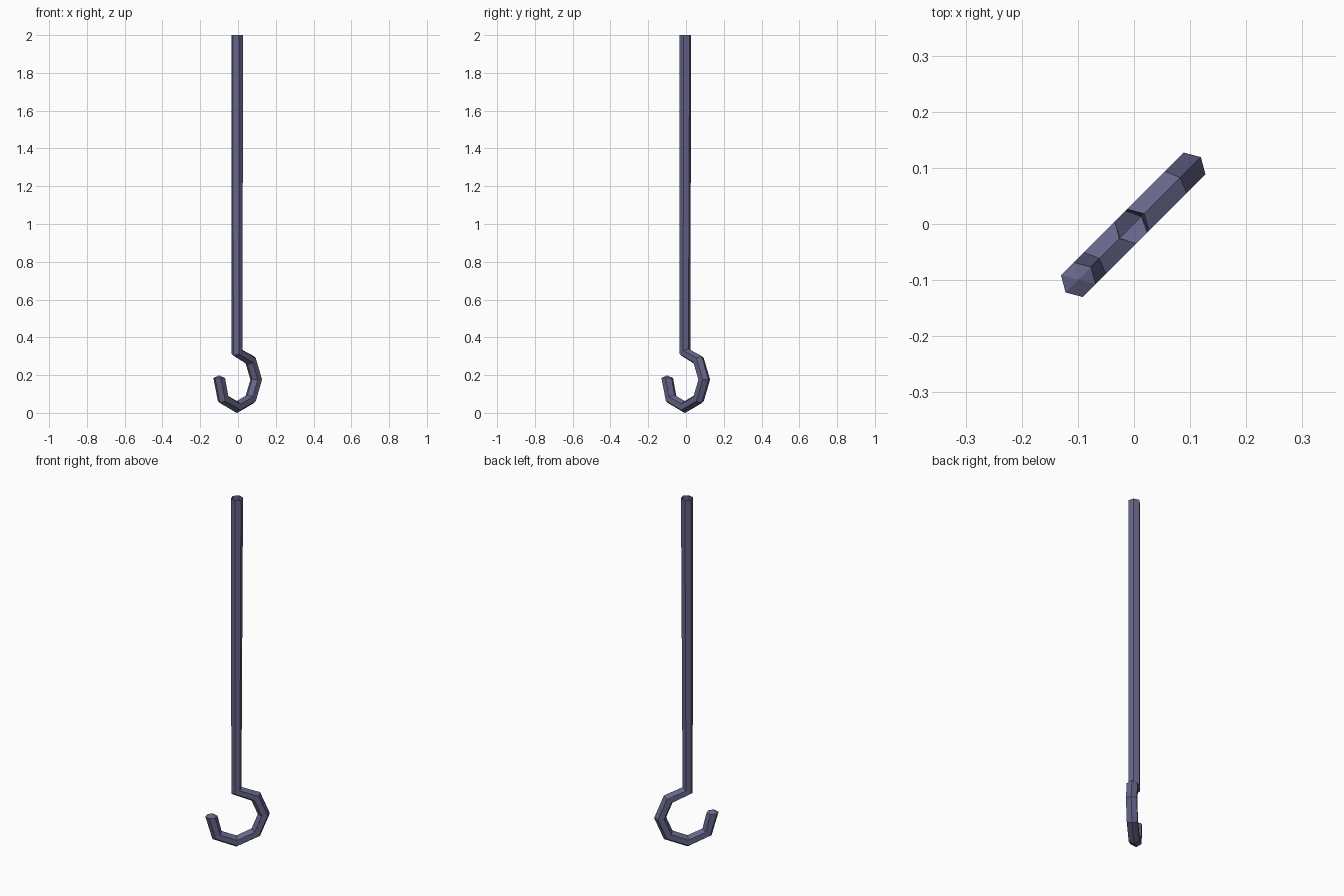
import bpy, bmesh
from math import sin, cos, pi, radians
from mathutils import Vector

if "Cube" in bpy.data.objects:
    bpy.data.objects.remove(bpy.data.objects["Cube"])

R, TUBE, CZ, SIDES = 0.145, 0.032, 0.176, 6
SHIFT = -0.006
S = Vector((1, 1, 0)).normalized()      # the hook lies in the diagonal plane
B = Vector((1, -1, 0)).normalized()
Z = Vector((0, 0, 1))

# Centre line: straight shank, octagonal hook, short upturned tip
path = [(0.003, 2.0)]
for a in (90, 45, 0, -45, -90, -135):
    path.append((R * cos(radians(a)), CZ + R * sin(radians(a))))
path.append((-0.132, 0.184))
pts = [S * s + Z * z + Vector((SHIFT, SHIFT, 0)) for s, z in path]

bm = bmesh.new()
rings = []
for i, p in enumerate(pts):
    if i in (0, len(pts) - 1):
        t = Z if i else -Z
    else:
        t = ((p - pts[i - 1]).normalized() + (pts[i + 1] - p).normalized()).normalized()
    n = t.cross(B).normalized()
    rings.append([bm.verts.new(p + TUBE * (n * cos(2 * pi * k / SIDES) + B * sin(2 * pi * k / SIDES)))
                  for k in range(SIDES)])

# Tube walls
for a, b in zip(rings, rings[1:]):
    for k in range(SIDES):
        j = (k + 1) % SIDES
        bm.faces.new((a[k], a[j], b[j], b[k]))

# Shallow pointed cap on the tip; the shank top stays open
tip = bm.verts.new(pts[-1] + Z * 0.015)
for k in range(SIDES):
    bm.faces.new((rings[-1][k], rings[-1][(k + 1) % SIDES], tip))

bmesh.ops.recalc_face_normals(bm, faces=bm.faces)
mesh = bpy.data.meshes.new("hook_rod")
bm.to_mesh(mesh)
bm.free()
hook = bpy.data.objects.new("hook_rod", mesh)
bpy.context.collection.objects.link(hook)

mat = bpy.data.materials.new("dark_metal")
mat.diffuse_color = (0.13, 0.13, 0.25, 1)
mat.use_nodes = True
mat.node_tree.nodes["Principled BSDF"].inputs["Base Color"].default_value = mat.diffuse_color
mesh.materials.append(mat)
